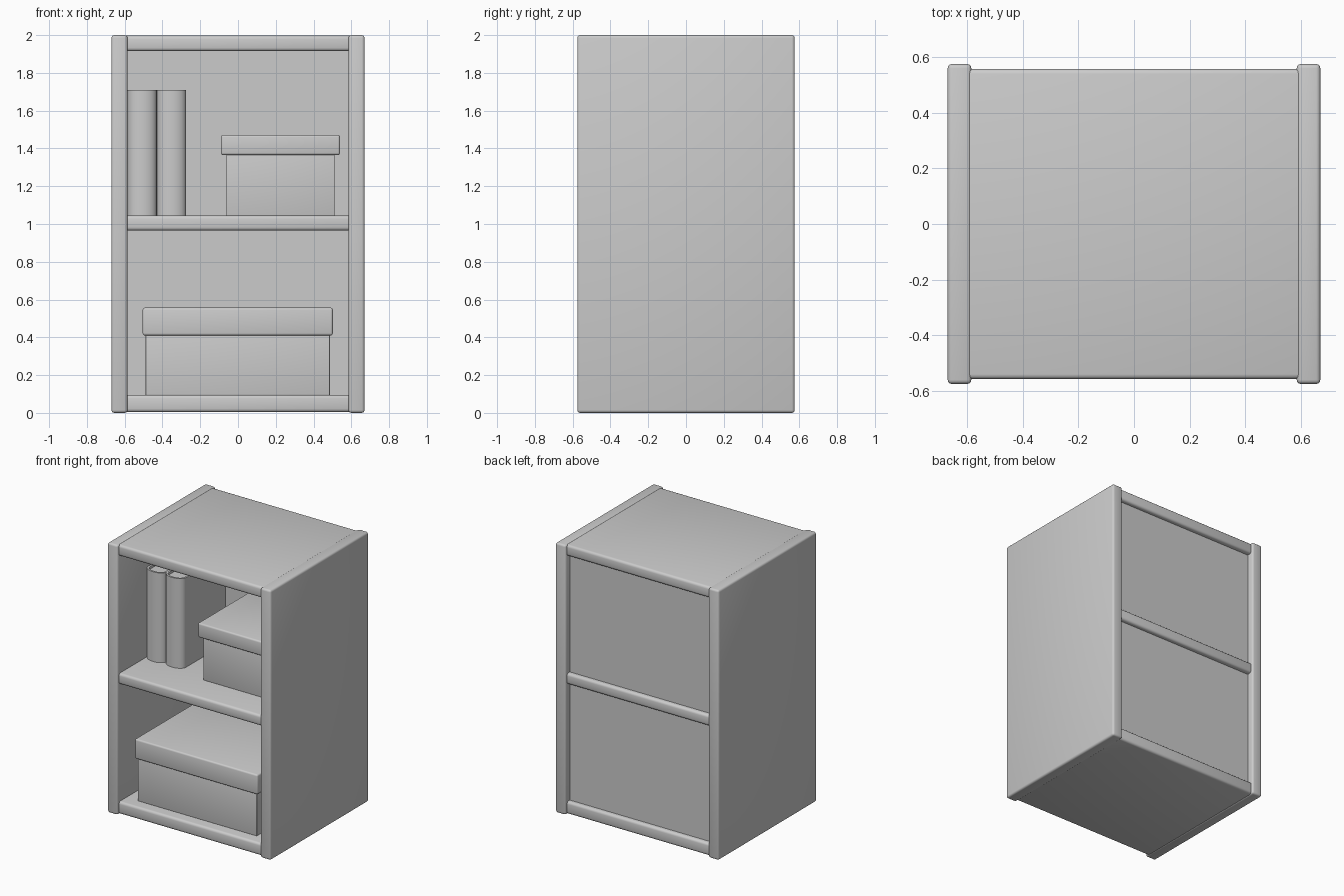
import bpy, bmesh, math

if "Cube" in bpy.data.objects:
    bpy.data.objects.remove(bpy.data.objects["Cube"])


def finish(obj, bevel=0.0, segments=3):
    bpy.context.view_layer.objects.active = obj
    obj.select_set(True)
    if bevel:
        mod = obj.modifiers.new("soft_edges", 'BEVEL')
        mod.width = bevel
        mod.segments = segments
        bpy.ops.object.modifier_apply(modifier=mod.name)
    bpy.ops.object.shade_smooth_by_angle(angle=math.radians(35))
    obj.select_set(False)
    return obj


def box(name, x, y, z, bevel=0.0):
    bm = bmesh.new()
    bmesh.ops.create_cube(bm, size=1)
    for v in bm.verts:
        for i, (lo, hi) in enumerate((x, y, z)):
            v.co[i] = lo if v.co[i] < 0 else hi
    mesh = bpy.data.meshes.new(name)
    bm.to_mesh(mesh)
    bm.free()
    obj = bpy.data.objects.new(name, mesh)
    bpy.context.collection.objects.link(obj)
    return finish(obj, bevel)


def prism(name, outline, z0, z1):
    bm = bmesh.new()
    face = bm.faces.new([bm.verts.new((x, y, z0)) for x, y in outline])
    ext = bmesh.ops.extrude_face_region(bm, geom=[face])
    for v in ext["geom"]:
        if isinstance(v, bmesh.types.BMVert):
            v.co.z = z1
    bmesh.ops.recalc_face_normals(bm, faces=bm.faces)
    mesh = bpy.data.meshes.new(name)
    bm.to_mesh(mesh)
    bm.free()
    obj = bpy.data.objects.new(name, mesh)
    bpy.context.collection.objects.link(obj)
    return finish(obj)


# Cabinet sides
for side, s in (("left", -1), ("right", 1)):
    xs = sorted((s * 0.585, s * 0.67))
    box(f"{side}_side_panel", xs, (-0.575, 0.575), (0, 2), 0.015)

# Horizontal boards
for name, z in (("bottom_board", (0.004, 0.095)),
                ("middle_shelf", (0.965, 1.045)),
                ("top_board", (1.915, 1.997))):
    box(name, (-0.61, 0.61), (-0.558, 0.558), z, 0.018)

# Back panel, slightly recessed
box("back_panel", (-0.6, 0.6), (0.505, 0.525), (0.05, 1.95))


# Storage boxes with overlapping lids
def storage_box(name, x, y, z0, z_lid, z1, inset):
    box(name + "_body", (x[0] + inset, x[1] - inset),
        (y[0] + inset, y[1] - inset), (z0, z_lid + 0.03), 0.003)
    box(name + "_lid", x, y, (z_lid, z1), 0.012)


storage_box("large_box", (-0.505, 0.502), (-0.49, 0.47), 0.094, 0.41, 0.557, 0.016)
storage_box("small_box", (-0.09, 0.54), (-0.345, 0.345), 1.044, 1.365, 1.472, 0.028)


# Books: hard cover with rounded spine and recessed pages
def book(name, x0, x1, y0, y1, z0, z1):
    c, r, t, bulge = (x0 + x1) / 2, (x1 - x0) / 2, 0.014, 0.05
    n = 12

    def arc(rx, ry, yc):
        return [(c - rx * math.cos(math.pi * i / n),
                 yc - ry * math.sin(math.pi * i / n)) for i in range(n + 1)]

    outer = [(x0, y1)] + arc(r, bulge, y0 + bulge) + [(x1, y1)]
    inner = [(x0 + t, y1)] + arc(r - t, bulge - t, y0 + bulge) + [(x1 - t, y1)]
    prism(name + "_cover", outer + inner[::-1], z0, z1)
    box(name + "_pages", (x0 + t, x1 - t), (y0 + bulge * 0.7, y1 - 0.02),
        (z0 + 0.012, z1 - 0.018))


for i in range(2):
    left = -0.585 + i * 0.156
    book(f"book_{i + 1}", left, left + 0.155, -0.27, 0.25, 1.044, 1.71)
